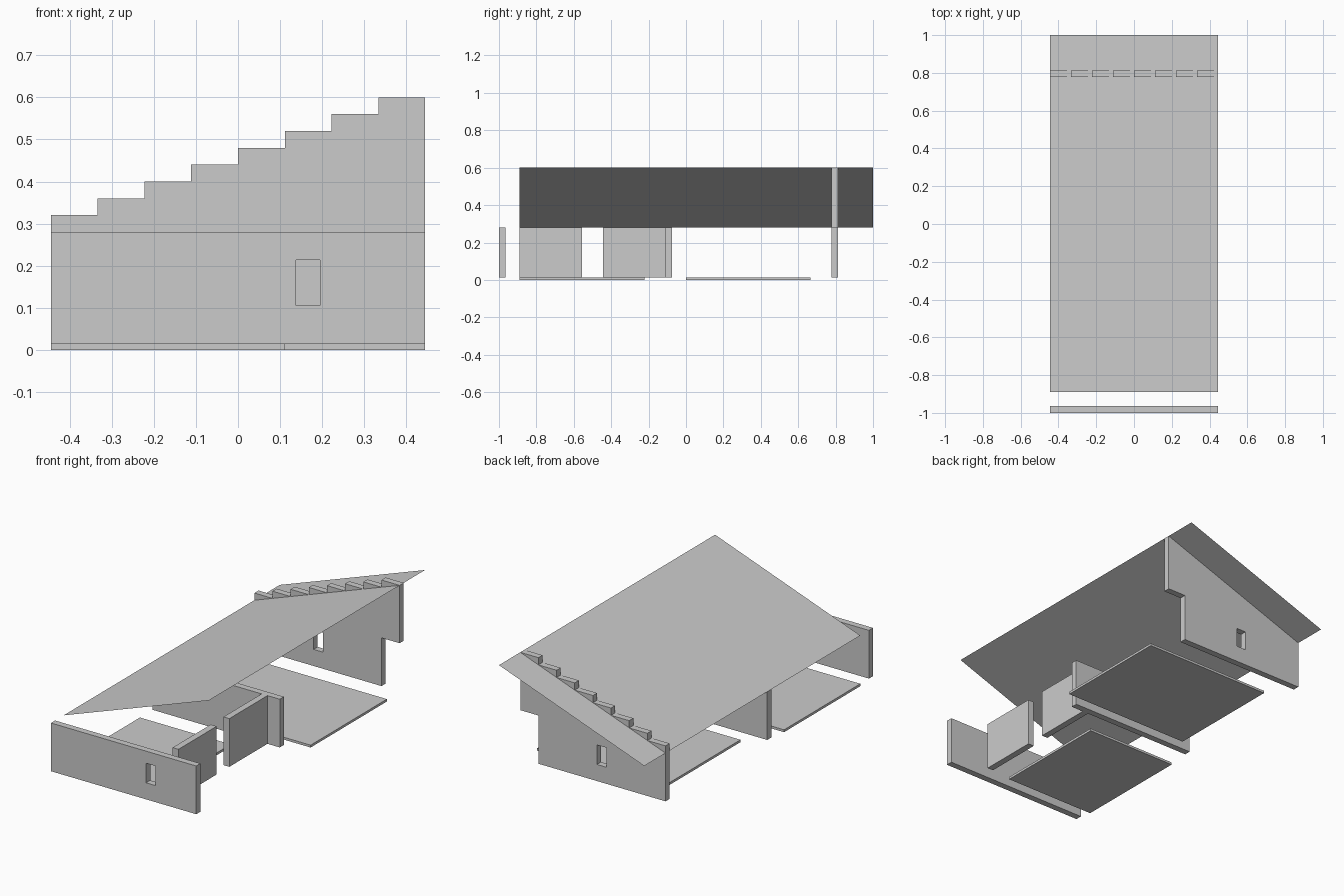
import bpy, bmesh

if "Cube" in bpy.data.objects:
    bpy.data.objects.remove(bpy.data.objects["Cube"])

U = 1 / 9            # planning grid module
HALF = 4 * U         # half the building width
T = 0.036            # wall thickness
FLOOR = 0.0133       # floor slab thickness
EAVE, RIDGE = 0.28, 0.60

grey = bpy.data.materials.new("plain_grey")
grey.diffuse_color = (0.6, 0.6, 0.6, 1)
grey.use_nodes = True
grey.node_tree.nodes["Principled BSDF"].inputs["Base Color"].default_value = grey.diffuse_color


def make(name, bm):
    mesh = bpy.data.meshes.new(name)
    bm.to_mesh(mesh)
    bm.free()
    mesh.materials.append(grey)
    ob = bpy.data.objects.new(name, mesh)
    bpy.context.collection.objects.link(ob)
    return ob


def extrude_profile(name, pts, y0, y1):
    """Solid from an (x, z) outline, extruded along y."""
    bm = bmesh.new()
    face = bm.faces.new([bm.verts.new((x, y0, z)) for x, z in pts])
    res = bmesh.ops.extrude_face_region(bm, geom=[face], use_keep_orig=True)
    verts = [v for v in res["geom"] if isinstance(v, bmesh.types.BMVert)]
    bmesh.ops.translate(bm, verts=verts, vec=(0, y1 - y0, 0))
    bmesh.ops.recalc_face_normals(bm, faces=bm.faces)
    return make(name, bm)


def box(name, x0, x1, y0, y1, z0, z1):
    return extrude_profile(name, [(x0, z0), (x1, z0), (x1, z1), (x0, z1)], y0, y1)


def cut_window(wall, x0, x1, y0, y1):
    cutter = box(wall.name + "_window_cutter", x0, x1, y0 - 0.05, y1 + 0.05, 0.105, 0.213)
    cutter.hide_render = True
    cutter.hide_set(True)
    mod = wall.modifiers.new("window", "BOOLEAN")
    mod.operation = "DIFFERENCE"
    mod.solver = "EXACT"
    mod.object = cutter


# Floor slabs
box("front_floor", -HALF, U, -8 * U, -2 * U, 0, FLOOR)
box("back_floor", -3 * U, HALF, 0, 6 * U, 0, FLOOR)

# Free-standing front wall with window
front = box("front_wall", -HALF, HALF, -1, -1 + T, FLOOR, EAVE)
cut_window(front, 0.138, 0.195, -1, -1 + T)

# Inner walls
box("front_partition", 2 * U, 2 * U + T, -8 * U, -5 * U, FLOOR, EAVE)
box("middle_partition", 2 * U, 2 * U + T, -4 * U, -U, FLOOR, EAVE)
box("cross_wall", -HALF, 3 * U, -U, -U + T, FLOOR, EAVE)

# Back wall: notched at the lower right, stepped along the top
outline = [(-HALF, FLOOR), (3 * U, FLOOR), (3 * U, EAVE), (HALF, EAVE)]
for i in reversed(range(8)):
    top = EAVE + (i + 1) * (RIDGE - EAVE) / 8
    outline += [(-HALF + (i + 1) * U, top), (-HALF + i * U, top)]
back = extrude_profile("stepped_back_wall", outline, 7 * U, 7 * U + T)
cut_window(back, -0.082, -0.025, 7 * U, 7 * U + T)

# Thin sloping roof sheet
bm = bmesh.new()
bm.faces.new([bm.verts.new(p) for p in (
    (-HALF, -8 * U, EAVE), (HALF, -8 * U, RIDGE), (HALF, 1, RIDGE), (-HALF, 1, EAVE))])
make("roof", bm)
